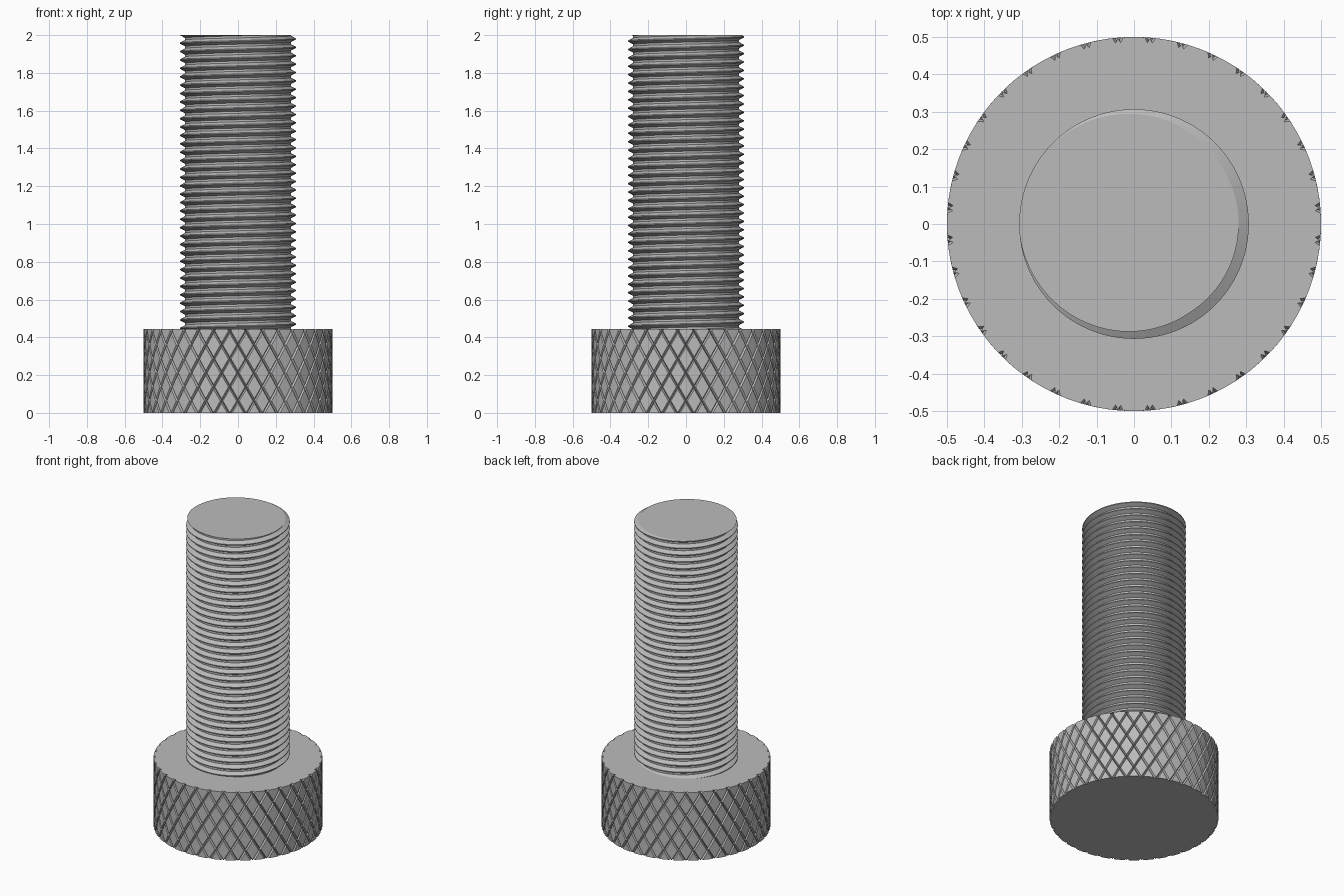
import bpy, bmesh, math

if "Cube" in bpy.data.objects:
    bpy.data.objects.remove(bpy.data.objects["Cube"])

HEAD_R, HEAD_H, TOP = 0.5, 0.445, 2.0

steel = bpy.data.materials.new("plain grey")
steel.diffuse_color = (0.5, 0.5, 0.5, 1)
steel.use_nodes = True
steel.node_tree.nodes["Principled BSDF"].inputs["Base Color"].default_value = steel.diffuse_color


def finish(name, bm, z_low, z_high):
    """Weld, trim flat at both ends, cap and smooth a patterned tube."""
    bmesh.ops.remove_doubles(bm, verts=bm.verts, dist=1e-5)
    for z, n in ((z_low, -1), (z_high, 1)):
        bmesh.ops.bisect_plane(bm, geom=bm.verts[:] + bm.edges[:] + bm.faces[:], dist=1e-6,
                               plane_co=(0, 0, z), plane_no=(0, 0, n), clear_outer=True)
    rim = [e for e in bm.edges if e.is_boundary]
    bmesh.ops.holes_fill(bm, edges=rim, sides=0)
    bmesh.ops.recalc_face_normals(bm, faces=bm.faces)
    mesh = bpy.data.meshes.new(name)
    bm.to_mesh(mesh)
    bm.free()
    mesh.materials.append(steel)
    obj = bpy.data.objects.new(name, mesh)
    bpy.context.collection.objects.link(obj)
    bpy.ops.object.select_all(action='DESELECT')
    obj.select_set(True)
    bpy.context.view_layer.objects.active = obj
    bpy.ops.object.shade_smooth_by_angle(angle=math.radians(25))
    return obj


def polar(r, a, z):
    return (r * math.cos(a), r * math.sin(a), z)


# Knurled head: diamonds between two families of crossing V grooves
CELLS, ROW = 36, 0.148             # grooves per direction, diamond height
GROOVE, DEPTH = 0.085, 0.014       # half width (share of a cell), depth
CROSS_Z = HEAD_H - 0.012           # height of the uppermost crossings
steps = (0, GROOVE, 0.5, 1 - GROOVE, 1)

bm = bmesh.new()


def knurl_point(u, v):
    """u and v count cells along the two groove directions."""
    deep = abs(u - round(u)) < 1e-6 or abs(v - round(v)) < 1e-6
    angle = ((u + v) / 2 + 0.5) * math.tau / CELLS
    z = CROSS_Z + (u - v) / 2 * ROW
    return bm.verts.new(polar(HEAD_R - DEPTH * deep, angle, z)), deep


for i in range(CELLS):
    for j in range(i - 2, i + 9):
        for u0, u1 in zip(steps, steps[1:]):
            for v0, v1 in zip(steps, steps[1:]):
                quad = [knurl_point(i + u, j + v)
                        for u, v in ((u0, v0), (u1, v0), (u1, v1), (u0, v1))]
                p = [q[0] for q in quad]
                flags = [q[1] for q in quad]
                # split crossings along their mitre line
                k = flags.index(False) if flags.count(False) == 1 else 0
                p = p[k:] + p[:k]
                bm.faces.new((p[0], p[1], p[2]))
                bm.faces.new((p[0], p[2], p[3]))
finish("knurled_head", bm, 0, HEAD_H)

# Threaded shaft: a V thread profile wound up a right-hand helix
PITCH, SEG = 0.0444, 96
R_CREST, R_ROOT = 0.307, 0.280
profile = ((R_CREST, -0.06), (R_CREST, 0.06), (R_ROOT, 0.38), (R_ROOT, 0.62))
start = TOP - PITCH * 165 / 360    # a crest meets the end face here
turns = int((TOP - HEAD_H) / PITCH) + 4

bm = bmesh.new()
columns = []
for s in range(SEG + 1):
    a = math.tau * s / SEG
    columns.append([bm.verts.new(polar(r, a, start + PITCH * (t + s / SEG + dz)))
                    for t in range(-turns, 3) for r, dz in profile])
for c0, c1 in zip(columns, columns[1:]):
    for k in range(len(c0) - 1):
        bm.faces.new((c0[k], c1[k], c1[k + 1], c0[k + 1]))
finish("threaded_shaft", bm, HEAD_H - 0.01, TOP)
